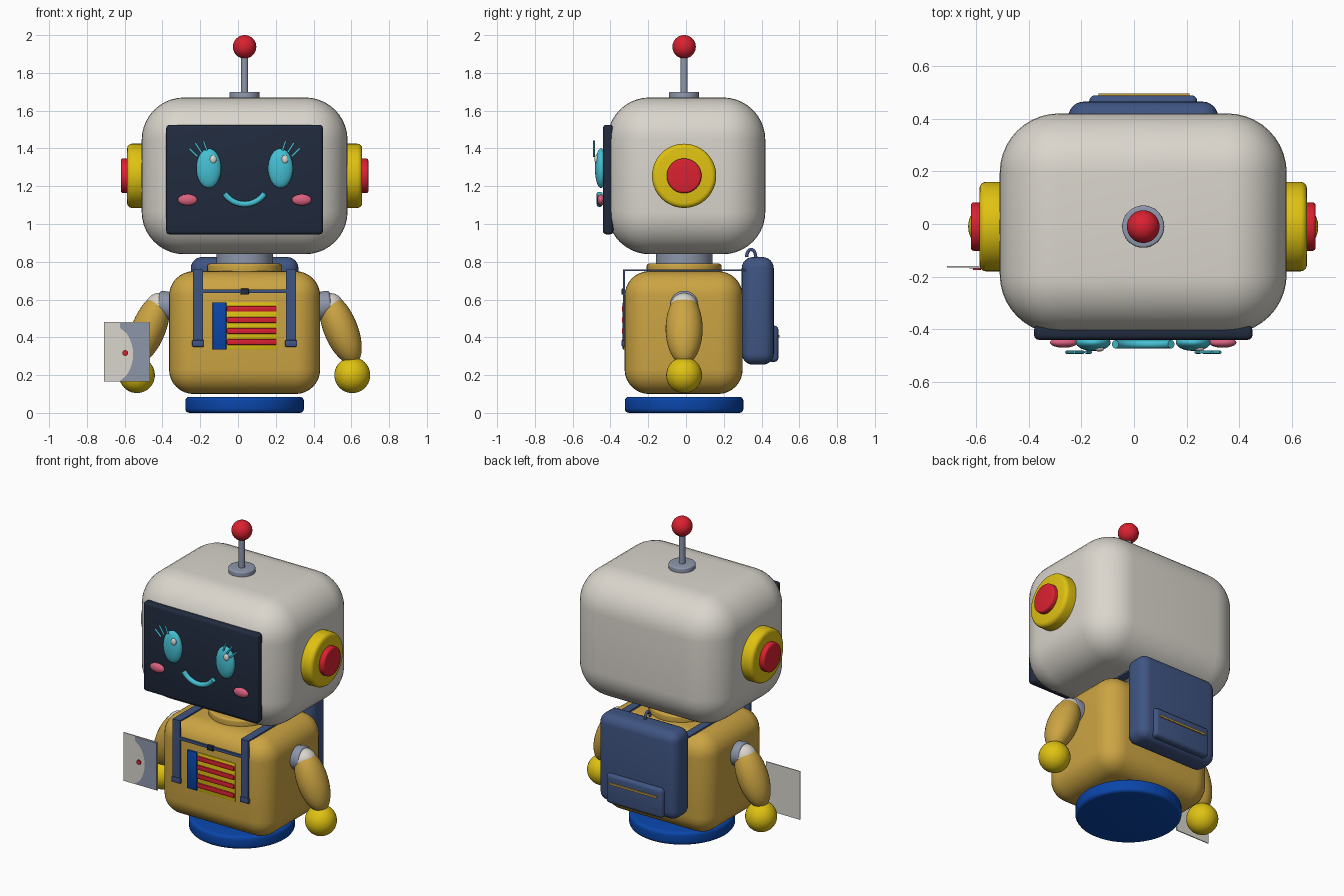
import bpy, bmesh, math
from mathutils import Vector, Matrix

if "Cube" in bpy.data.objects:
    bpy.data.objects.remove(bpy.data.objects["Cube"])

CX, CY = 0.035, -0.01   # robot axis


def mat(name, r, g, b):
    m = bpy.data.materials.new(name)
    m.diffuse_color = (r, g, b, 1)
    m.use_nodes = True
    m.node_tree.nodes["Principled BSDF"].inputs["Base Color"].default_value = m.diffuse_color
    return m


WHITE = mat("off_white", 0.70, 0.67, 0.61)
GOLD = mat("gold", 0.60, 0.37, 0.055)
YELLOW = mat("yellow", 0.74, 0.54, 0.006)
RED = mat("red", 0.70, 0.015, 0.03)
SCREEN = mat("dark_navy", 0.015, 0.024, 0.048)
DENIM = mat("denim_blue", 0.05, 0.09, 0.225)
BLUE = mat("royal_blue", 0.003, 0.06, 0.40)
TEAL = mat("teal", 0.06, 0.53, 0.66)
PINK = mat("pink", 0.70, 0.12, 0.22)
GREY = mat("steel_grey", 0.27, 0.31, 0.41)


def finish(bm, name, m, smooth=True):
    bmesh.ops.recalc_face_normals(bm, faces=bm.faces[:])
    me = bpy.data.meshes.new(name)
    bm.to_mesh(me)
    bm.free()
    ob = bpy.data.objects.new(name, me)
    bpy.context.collection.objects.link(ob)
    me.materials.append(m)
    if smooth:
        bpy.ops.object.select_all(action='DESELECT')
        ob.select_set(True)
        bpy.context.view_layer.objects.active = ob
        bpy.ops.object.shade_smooth_by_angle(angle=math.radians(35))
    return ob


def box(name, m, x, y, z, bevel=0.0, seg=3):
    """Box from (min, max) ranges with rounded edges."""
    bm = bmesh.new()
    bmesh.ops.create_cube(bm, size=1)
    for v in bm.verts:
        v.co = Vector([(r[0] + r[1]) / 2 + c * (r[1] - r[0]) for c, r in zip(v.co, (x, y, z))])
    if bevel:
        bmesh.ops.bevel(bm, geom=bm.edges[:], offset=bevel, segments=seg,
                        profile=0.5, affect='EDGES')
    return finish(bm, name, m, bevel > 0)


def ball(name, m, loc, radii, tilt=0.0):
    bm = bmesh.new()
    bmesh.ops.create_uvsphere(bm, u_segments=32, v_segments=20, radius=1)
    bm.transform(Matrix.Translation(loc) @ Matrix.Rotation(tilt, 4, 'Y')
                 @ Matrix.Diagonal((*radii, 1)))
    return finish(bm, name, m)


def disc(name, m, a, b, r, bevel=0.0):
    """Cylinder from point a to point b with rounded rims."""
    a, b = Vector(a), Vector(b)
    bm = bmesh.new()
    bmesh.ops.create_cone(bm, cap_ends=True, segments=48, radius1=r, radius2=r,
                          depth=(b - a).length)
    if bevel:
        rims = [e for e in bm.edges if abs(e.verts[0].co.z - e.verts[1].co.z) < 1e-5]
        bmesh.ops.bevel(bm, geom=rims, offset=bevel, segments=4, profile=0.5, affect='EDGES')
    bm.transform(Matrix.Translation((a + b) / 2)
                 @ (b - a).to_track_quat('Z', 'Y').to_matrix().to_4x4())
    return finish(bm, name, m)


def tube(name, m, pts, r):
    """Round tube along a path."""
    cu = bpy.data.curves.new(name, 'CURVE')
    cu.dimensions = '3D'
    cu.bevel_depth, cu.bevel_resolution, cu.use_fill_caps = r, 3, True
    sp = cu.splines.new('POLY')
    sp.points.add(len(pts) - 1)
    for p, c in zip(sp.points, pts):
        p.co = (*c, 1)
        p.radius = 1
    cu.materials.append(m)
    ob = bpy.data.objects.new(name, cu)
    bpy.context.collection.objects.link(ob)
    return ob


# Base, torso and neck
disc("base", BLUE, (CX, CY, 0), (CX, CY, 0.085), 0.314, 0.022)
box("torso", GOLD, (-0.365, 0.435), (-0.325, 0.30), (0.10, 0.75), 0.13, 8)
disc("collar", GOLD, (CX, CY, 0.73), (CX, CY, 0.79), 0.198, 0.012)
disc("neck", GREY, (CX, CY, 0.76), (CX, CY, 0.87), 0.15)

# Head and antenna
box("head", WHITE, (-0.51, 0.58), (-0.417, 0.42), (0.84, 1.67), 0.225, 10)
disc("antenna_foot", GREY, (CX, CY, 1.65), (CX, CY, 1.70), 0.08, 0.008)
disc("antenna_rod", GREY, (CX, CY, 1.69), (CX, CY, 1.92), 0.019)
ball("antenna_ball", RED, (CX, CY, 1.938), (0.062,) * 3)

# Face
box("face_screen", SCREEN, (-0.38, 0.45), (-0.44, -0.385), (0.945, 1.525), 0.018)
for s, side in ((-1, "left"), (1, "right")):
    ball("eye_" + side, TEAL, (CX + s * 0.19, -0.45, 1.295), (0.066, 0.032, 0.105))
    ball("eye_glint_" + side, WHITE, (CX + s * 0.19 + 0.023, -0.474, 1.342),
         (0.018, 0.011, 0.022))
    ball("cheek_" + side, PINK, (CX + s * 0.302, -0.45, 1.128), (0.052, 0.02, 0.03))
    for i, (x0, z0, x1, z1) in enumerate(((0.200, 1.39, 0.218, 1.44),
                                          (0.228, 1.378, 0.262, 1.43),
                                          (0.250, 1.358, 0.293, 1.40))):
        tube(f"eyelash_{side}_{i}", TEAL, [(CX + s * x0, -0.487, z0),
                                           (CX + s * x1, -0.487, z1)], 0.006)
arc = [math.radians(-56 + 7 * i) for i in range(17)]
tube("mouth", TEAL, [(CX + 0.128 * math.sin(a), -0.457, 1.233 - 0.128 * math.cos(a))
                     for a in arc], 0.016)

# Ears and arms on both sides
for s, side in ((-1, "left"), (1, "right")):
    def at(dx, z):
        return (CX + s * dx, CY, z)
    disc("ear_" + side, YELLOW, at(0.50, 1.255), at(0.622, 1.255), 0.17, 0.025)
    disc("ear_button_" + side, RED, at(0.60, 1.255), at(0.655, 1.255), 0.092, 0.012)
    disc("shoulder_" + side, GREY, at(0.37, 0.56), at(0.46, 0.575), 0.075, 0.015)
    ball("shoulder_joint_" + side, WHITE, at(0.452, 0.562), (0.073,) * 3)
    ball("arm_" + side, GOLD, at(0.508, 0.445), (0.09, 0.098, 0.20), -s * math.radians(22))
    ball("hand_" + side, YELLOW, at(0.57, 0.20), (0.095,) * 3)

# Chest panel with red bars
box("chest_panel", YELLOW, (-0.075, 0.21), (-0.331, -0.32), (0.335, 0.585), 0.004, 2)
box("chest_side_bar", BLUE, (-0.135, -0.062), (-0.336, -0.32), (0.335, 0.585), 0.005, 2)
for i in range(4):
    z = 0.375 + 0.0585 * i
    box(f"chest_bar_{i}", RED, (-0.06, 0.205), (-0.34, -0.325), (z - 0.015, z + 0.015), 0.005, 2)

# Backpack straps
for s, side in ((-1, "left"), (1, "right")):
    c = CX + s * 0.246
    w = (c - 0.026, c + 0.026)
    box("strap_front_" + side, DENIM, w, (-0.334, -0.322), (0.36, 0.76))
    box("strap_top_" + side, DENIM, w, (-0.334, 0.33), (0.75, 0.76))
    box("strap_buckle_" + side, DENIM, (c - 0.032, c + 0.032), (-0.341, -0.322),
        (0.35, 0.385), 0.005, 2)
box("chest_strap", DENIM, (-0.19, 0.26), (-0.334, -0.322), (0.634, 0.652))
box("chest_clip", SCREEN, (CX - 0.022, CX + 0.022), (-0.342, -0.322), (0.626, 0.658), 0.004, 2)

# Backpack with pocket, zipper and carry loop
box("backpack", DENIM, (-0.25, 0.32), (0.295, 0.465), (0.255, 0.825), 0.06, 6)
box("backpack_pocket", DENIM, (-0.17, 0.24), (0.43, 0.489), (0.27, 0.462), 0.022, 4)
box("pocket_zipper", GOLD, (-0.135, 0.21), (0.485, 0.496), (0.40, 0.412))
loop = [math.radians(15 * i) for i in range(13)]
tube("carry_loop", DENIM, [(CX, 0.345 + 0.024 * math.cos(a), 0.825 + 0.04 * math.sin(a))
                           for a in loop], 0.009)

# Held card with a tinted picture area and a red dot
box("card", WHITE, (-0.71, -0.465), (-0.166, -0.160), (0.165, 0.48))
bm = bmesh.new()
edge = [(-0.625 + 0.07 * math.sin(math.pi * t / 10) ** 0.6, -0.1685, 0.17 + 0.028 * t)
        for t in range(11)]
outline = edge + [(-0.625, -0.1685, 0.475), (-0.469, -0.1685, 0.475), (-0.469, -0.1685, 0.17)]
face = bm.faces.new([bm.verts.new(p) for p in outline])
new = bmesh.ops.extrude_face_region(bm, geom=[face])["geom"]
for v in new:
    if isinstance(v, bmesh.types.BMVert):
        v.co.y += 0.004
finish(bm, "card_tint", GREY, False)
disc("card_dot", RED, (-0.597, -0.174, 0.317), (-0.597, -0.165, 0.317), 0.015)
